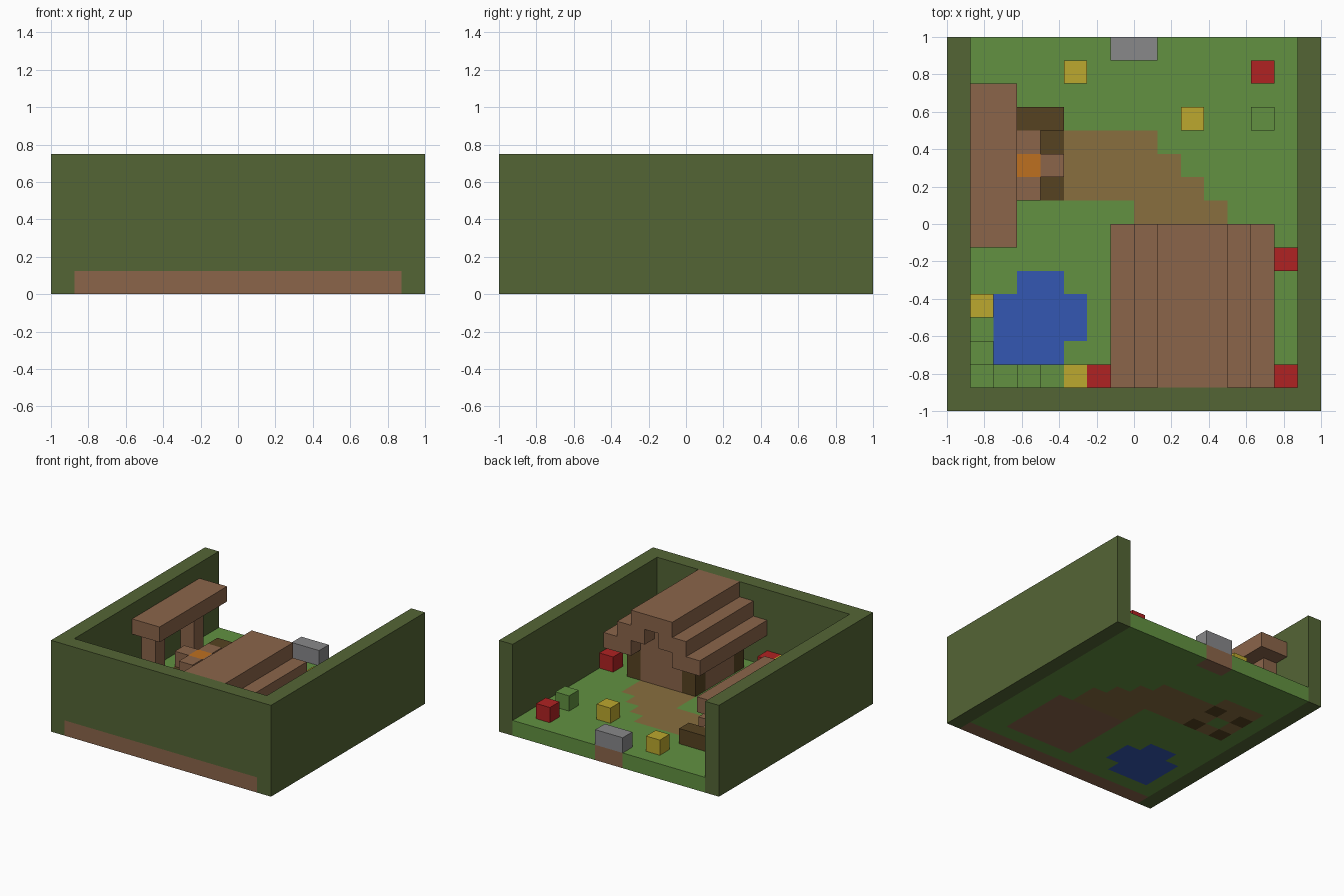
import bpy, bmesh

cube = bpy.data.objects.get("Cube")
if cube:
    bpy.data.objects.remove(cube, do_unlink=True)

U = 0.125  # size of one block; the plot is 16 x 16 blocks


def linear(v):
    v /= 255
    return v / 12.92 if v <= 0.04045 else ((v + 0.055) / 1.055) ** 2.4


def material(name, *rgb):
    m = bpy.data.materials.new(name)
    m.use_nodes = True
    col = [linear(c) for c in rgb] + [1]
    m.diffuse_color = col
    m.node_tree.nodes["Principled BSDF"].inputs["Base Color"].default_value = col
    return m


HEDGE = material("hedge_green", 84, 101, 53)
GRASS = material("grass_green", 98, 145, 65)
WOOD = material("wood_brown", 139, 101, 74)
PATH = material("path_tan", 136, 110, 63)
LOG = material("log_dark_brown", 86, 66, 33)
WATER = material("water_blue", 52, 87, 178)
YELLOW = material("flower_yellow", 188, 168, 46)
RED = material("flower_red", 176, 34, 34)
STONE = material("stone_grey", 136, 136, 138)
FIRE = material("fire_orange", 190, 112, 32)


def finish(name, bm, mats):
    mesh = bpy.data.meshes.new(name)
    bm.to_mesh(mesh)
    bm.free()
    for m in mats:
        mesh.materials.append(m)
    ob = bpy.data.objects.new(name, mesh)
    bpy.context.collection.objects.link(ob)
    return ob


def box(name, mat, i, j, k):
    """Box over inclusive block ranges (first, last) on x, y and z."""
    bm = bmesh.new()
    bmesh.ops.create_cube(bm, size=1)
    for v in bm.verts:
        for axis, (a, b) in enumerate((i, j, k)):
            shift = 0 if axis == 2 else -1
            v.co[axis] = (a if v.co[axis] < 0 else b + 1) * U + shift
    return finish(name, bm, [mat])


def block(name, mat, i, j, height=1):
    return box(name, mat, (i, i), (j, j), (1, height))


# Ground slab, coloured by block
def ground(i, j):
    if j == 15 and i in (7, 8):
        return 1
    if 8 <= i <= 12 and 2 <= j <= 6:
        return 1
    if j == 7 and 8 <= i <= 11:
        return 2
    if j == 8 and 8 <= i <= 11 or 9 <= j <= 11 and 5 <= i <= 19 - j:
        return 2
    if 2 <= i <= 4 and 9 <= j <= 12:
        if (i, j) == (3, 10):
            return 0
        return 3 if i != 3 and j in (9, 11) else 2
    if (j == 5 and i in (3, 4)) or (j in (3, 4) and 2 <= i <= 5) or (j == 2 and 2 <= i <= 4):
        return 4
    return 0


bm = bmesh.new()
bmesh.ops.create_grid(bm, x_segments=14, y_segments=15, size=1)
for v in bm.verts:
    v.co.x *= 7 * U
    v.co.y = v.co.y * 7.5 * U + U / 2
bm.normal_update()
for f in bm.faces:
    c = f.calc_center_median()
    f.material_index = ground(int((c.x + 1) / U), int((c.y + 1) / U))
slab = finish("ground", bm, [GRASS, WOOD, PATH, LOG, WATER])
solid = slab.modifiers.new("thickness", "SOLIDIFY")
solid.thickness = U
solid.offset = 1

# Hedge walls on three sides
for side, i in (("right", 0), ("left", 15)):
    box(f"hedge_{side}", HEDGE, (i, i), (0, 15), (0, 5))
box("hedge_front", HEDGE, (1, 14), (0, 0), (1, 5))
box("hedge_front_base", WOOD, (1, 14), (0, 0), (0, 0))

# House walls, gables and corner posts
for end, j in (("front", 2), ("back", 6)):
    box(f"house_wall_{end}", WOOD, (9, 11), (j, j), (1, 3))
    box(f"house_gable_{end}", WOOD, (10, 10), (j, j), (4, 4))
    for side, i in (("right", 8), ("left", 12)):
        box(f"corner_post_{end}_{side}", LOG, (i, i), (j, j), (1, 2))
for side, i in (("right", 8), ("left", 12)):
    box(f"house_wall_{side}", WOOD, (i, i), (3, 5), (1, 2))

# Stepped roof
for step in (0, 1):
    box(f"roof_step_{step}_right", WOOD, (7 + step, 8 + step), (1, 7), (3 + step, 3 + step))
    box(f"roof_step_{step}_left", WOOD, (12 - step, 13 - step), (1, 7), (3 + step, 3 + step))
box("roof_ridge", WOOD, (9, 11), (1, 7), (5, 5))

# Canopy on two legs
box("canopy_top", WOOD, (1, 2), (7, 13), (4, 4))
for n, j in enumerate((8, 12)):
    block(f"canopy_leg_{n}", WOOD, 1, j, 3)

# Campfire with seats around it and a log bench
block("campfire", FIRE, 3, 10)
for n, (di, dj) in enumerate(((1, 0), (-1, 0), (0, 1), (0, -1))):
    block(f"fire_seat_{n}", WOOD, 3 + di, 10 + dj)
box("log_bench", LOG, (3, 4), (12, 12), (1, 1))

# Stone doorstep at the open side
box("stone_step", STONE, (7, 8), (15, 15), (1, 1))

# Flowers and bushes
for n, (i, j) in enumerate(((5, 14), (10, 12), (1, 4), (5, 1))):
    block(f"yellow_flower_{n}", YELLOW, i, j)
for n, (i, j) in enumerate(((13, 14), (14, 6), (14, 1), (6, 1))):
    block(f"red_flower_{n}", RED, i, j)
block("bush", GRASS, 13, 12)
for n, (i, j, h) in enumerate(((1, 2, 1), (1, 1, 2), (2, 1, 1), (3, 1, 2), (4, 1, 1))):
    block(f"corner_bush_{n}", GRASS, i, j, h)
